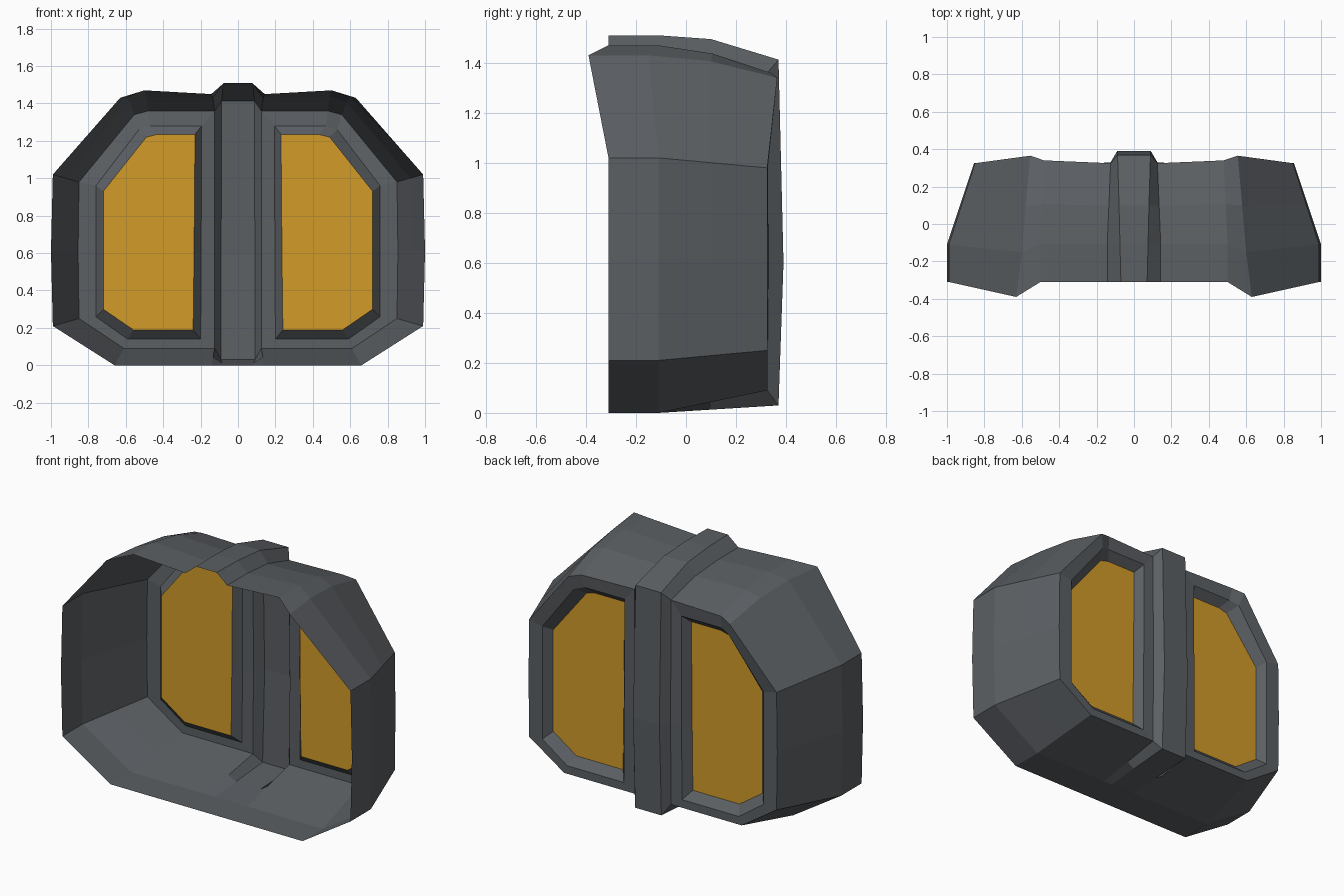
import bpy
import bmesh
from mathutils import Vector

default_cube = bpy.data.objects.get("Cube")
if default_cube:
    bpy.data.objects.remove(default_cube, do_unlink=True)


def make_material(name, colour):
    material = bpy.data.materials.new(name)
    material.use_nodes = True
    material.diffuse_color = colour
    shader = material.node_tree.nodes["Principled BSDF"]
    shader.inputs["Base Color"].default_value = colour
    shader.inputs["Roughness"].default_value = 0.7
    return material


def mirrored_object(name, rows, material, closed=False, fill=False):
    """Skin neighbouring rows of points, then mirror the half across x."""
    bm = bmesh.new()
    grid = [[bm.verts.new(p) for p in row] for row in rows]
    for first, second in zip(grid, grid[1:]):
        count = len(first)
        for j in range(count if closed else count - 1):
            k = (j + 1) % count
            bm.faces.new((second[j], second[k], first[k], first[j]))
    if fill:
        bm.faces.new(list(reversed(grid[-1])))
    mesh = bpy.data.meshes.new(name)
    bm.to_mesh(mesh)
    bm.free()
    mesh.materials.append(material)
    obj = bpy.data.objects.new(name, mesh)
    bpy.context.collection.objects.link(obj)
    mirror = obj.modifiers.new("mirror", "MIRROR")
    mirror.use_clip = True
    mirror.merge_threshold = 0.0005
    return obj


def at_depth(profile, y):
    return [Vector((x, y, z)) for x, z in profile]


grey = make_material("dark grey", (0.105, 0.115, 0.125, 1))
amber = make_material("amber", (0.65, 0.33, 0.022, 1))

# Half outlines, running from the bottom of the rib round to its top
opening = [(0.14, 0), (0.66, 0), (0.99, 0.21), (1, 0.61),
           (0.99, 1.02), (0.63, 1.43), (0.5, 1.47), (0.143, 1.45)]
rear = [(0.125, 0.09), (0.61, 0.09), (0.85, 0.25), (0.855, 0.61),
        (0.85, 0.98), (0.555, 1.34), (0.48, 1.36), (0.125, 1.36)]
CORNER = 5   # upper corner, which flares out at both ends

front_ring = at_depth(opening, -0.31)
front_ring[CORNER].y = -0.39
second_ring = at_depth(opening, -0.11)
second_ring[CORNER] = Vector((0.6, -0.15, 1.43))
rear_ring = at_depth(rear, 0.325)
rear_ring[CORNER].y = 0.365
rear_ring[CORNER + 1].y = 0.34
third_ring = [a.lerp(b, 0.48) for a, b in zip(second_ring, rear_ring)]
for point in third_ring[CORNER:]:
    point.z += 0.02
rings = [front_ring, second_ring, third_ring, rear_ring]

# Open shell
mirrored_object("outer_shell", rings, grey)

# Rear frame with a bevelled recess around each window
rim = at_depth([(0.2, 0.14), (0.59, 0.14), (0.76, 0.26), (0.76, 0.61),
                (0.76, 0.96), (0.53, 1.26), (0.47, 1.28), (0.195, 1.28),
                (0.197, 0.6)], 0.325)
rim[CORNER].y = 0.34
glass = at_depth([(0.24, 0.19), (0.56, 0.19), (0.72, 0.3), (0.72, 0.61),
                  (0.72, 0.93), (0.49, 1.22), (0.43, 1.235), (0.23, 1.235),
                  (0.235, 0.6)], 0.275)
rib_root = Vector((0.125, 0.33, 0.6))
mirrored_object("rear_frame", [rear_ring + [rib_root], rim, glass], grey, closed=True)

# Window panes
mirrored_object("window_panes", [glass], amber, fill=True)

# Raised central rib, wrapping along the bottom, up the back and over the top
bottom_edge = [(0.08, -0.31, 0), (0.08, -0.11, 0), (0.085, 0.1, 0.013), (0.09, 0.37, 0.03)]
top_edge = [(0.07, -0.31, 1.51), (0.075, -0.11, 1.51), (0.08, 0.1, 1.495), (0.088, 0.37, 1.413)]
edges = bottom_edge + [(0.09, 0.39, 0.6)] + top_edge[::-1]
feet = [r[0] for r in rings] + [rib_root] + [r[-1] for r in rings[::-1]]
rib_rows = [[(0, e[1], e[2]), e, foot] for e, foot in zip(edges, feet)]
mirrored_object("central_rib", rib_rows, grey)
